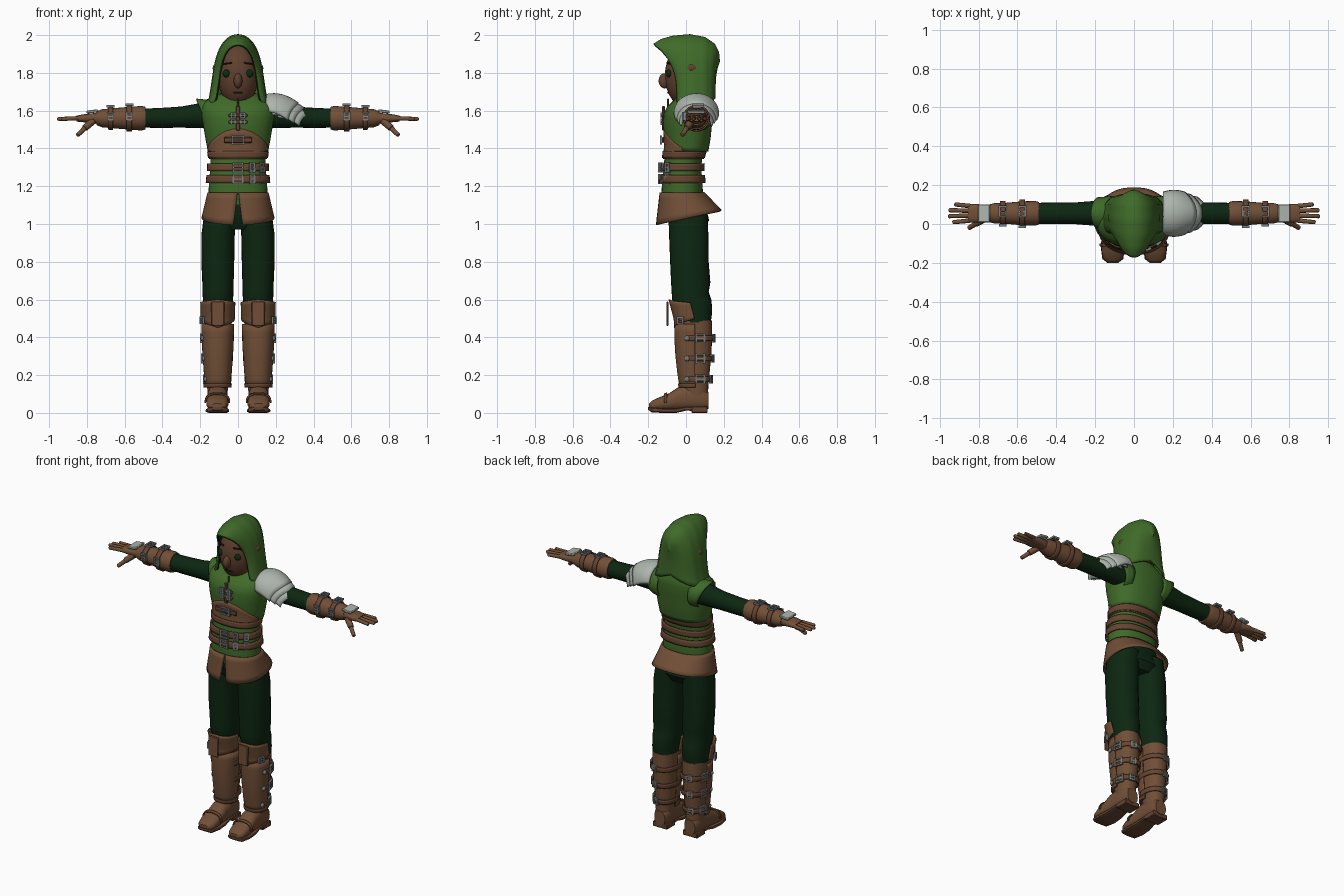
import bpy, bmesh, math
from mathutils import Vector, Matrix

if "Cube" in bpy.data.objects:
    bpy.data.objects.remove(bpy.data.objects["Cube"])

def material(name, rgb):
    m = bpy.data.materials.new(name)
    m.diffuse_color = (*rgb, 1)
    m.use_nodes = True
    m.node_tree.nodes["Principled BSDF"].inputs["Base Color"].default_value = m.diffuse_color
    return m

GREEN = material("green cloth", (0.05, 0.145, 0.022))
DARK = material("dark green cloth", (0.004, 0.020, 0.006))
LEATHER = material("brown leather", (0.165, 0.078, 0.038))
STRAP = material("strap leather", (0.13, 0.058, 0.030))
SKIN = material("brown skin", (0.115, 0.052, 0.028))
STEEL = material("pale steel", (0.42, 0.46, 0.42))
BUCKLE = material("buckle metal", (0.19, 0.22, 0.23))
HAIR = material("dark hair", (0.02, 0.011, 0.007))
EYE = material("eye green", (0.004, 0.024, 0.005))
PI = math.pi

def finish(name, bm, mat, mirror=False, thick=0):
    bmesh.ops.remove_doubles(bm, verts=bm.verts, dist=1e-5)
    bmesh.ops.recalc_face_normals(bm, faces=bm.faces)
    me = bpy.data.meshes.new(name)
    bm.to_mesh(me)
    bm.free()
    me.materials.append(mat)
    ob = bpy.data.objects.new(name, me)
    bpy.context.collection.objects.link(ob)
    if thick:
        mod = ob.modifiers.new("thickness", 'SOLIDIFY')
        mod.thickness, mod.offset = thick, 0
    if mirror:
        ob.modifiers.new("mirror", 'MIRROR')
    return ob

def surface(name, f, nu, nv, mat, wrap=False, caps=False, **kw):
    """Grid surface of f(u, v), u around and v along, both 0..1."""
    bm = bmesh.new()
    cols = nu if wrap else nu + 1
    g = [[bm.verts.new(f(i / nu, j / nv)) for i in range(cols)] for j in range(nv + 1)]
    for j in range(nv):
        for i in range(nu):
            k = (i + 1) % cols
            bm.faces.new((g[j][i], g[j][k], g[j + 1][k], g[j + 1][i]))
    if caps:
        bm.faces.new(g[0])
        bm.faces.new(g[-1])
    return finish(name, bm, mat, **kw)

def lerp_rows(rows, t):
    """Interpolate table rows at parameter t, clamped to the ends."""
    t = min(max(t, rows[0][0]), rows[-1][0])
    for a, b in zip(rows, rows[1:]):
        if t <= b[0]:
            k = (t - a[0]) / (b[0] - a[0])
            return [p + (q - p) * k for p, q in zip(a, b)]

def ring_point(row, ang, axis='Z', n=2.3, off=0):
    """Rounded cross-section point; row = along, centre u, v, radius u, v."""
    t, cu, cv, ru, rv = row
    s, c = math.sin(ang), -math.cos(ang)
    r = (abs(s) ** n + abs(c) ** n) ** (-1 / n)
    u, v = cu + (ru + off) * r * s, cv + (rv + off) * r * c
    return {'Z': (u, v, t), 'X': (t, u, v), 'Y': (u, t, v)}[axis]

def loft(name, rows, mat, axis='Z', n=2.3, seg=24, **kw):
    m = len(rows) - 1
    return surface(name, lambda u, v: ring_point(rows[round(v * m)], u * 2 * PI, axis, n),
                   seg, m, mat, wrap=True, caps=True, **kw)

def band(name, rows, lo, hi, mat, off=0.006, a0=0, a1=2 * PI, axis='Z', n=2.3, thick=0.008, nv=3, **kw):
    """Strap or plate following a lofted profile; lo and hi may depend on the angle."""
    def f(u, v):
        a = a0 + (a1 - a0) * u
        l, h = (e(a) if callable(e) else e for e in (lo, hi))
        row = lerp_rows(rows, l + (h - l) * v)
        row[0] = l + (h - l) * v
        return ring_point(row, a, axis, n, off)
    return surface(name, f, 32, nv, mat, wrap=a1 - a0 > 6.28, thick=thick, **kw)

def ball(name, c, r, mat, rot=None, **kw):
    bm = bmesh.new()
    bmesh.ops.create_uvsphere(bm, u_segments=20, v_segments=14, radius=1)
    bm.transform(Matrix.Translation(c) @ (rot or Matrix()) @ Matrix.Diagonal((*r, 1)))
    return finish(name, bm, mat, **kw)

def box(name, c, size, mat, rot=None, bevel=0.004, **kw):
    bm = bmesh.new()
    bmesh.ops.create_cube(bm, size=1)
    bm.transform(Matrix.Translation(c) @ (rot or Matrix()) @ Matrix.Diagonal((*size, 1)))
    bmesh.ops.bevel(bm, geom=bm.edges[:], offset=bevel, segments=1, affect='EDGES')
    return finish(name, bm, mat, **kw)

def limb(name, a, b, r0, r1, mat, **kw):
    a, b = Vector(a), Vector(b)
    q = (b - a).to_track_quat('Z', 'Y')
    def f(u, v):
        r = r0 + (r1 - r0) * v
        t = [-0.0, 0.06, 0.94, 1.0][round(v * 3)]
        r *= 0.6 if v in (0, 1) else 1
        return a.lerp(b, t) + q @ Vector((r * math.cos(u * 2 * PI), r * math.sin(u * 2 * PI), 0))
    return surface(name, f, 10, 3, mat, wrap=True, caps=True, **kw)

def buckle(name, c, normal, w=0.04, h=0.045, **kw):
    """Square frame with a centre prong, facing along normal."""
    bm = bmesh.new()
    def piece(x, y, sx, sy):
        m = Matrix.Translation((x, y, 0)) @ Matrix.Diagonal((sx, sy, 0.012, 1))
        bmesh.ops.create_cube(bm, size=1, matrix=m)
    for s in (-1, 1):
        piece(s * w / 2, 0, 0.009, h + 0.009)
        piece(0, s * h / 2, w, 0.008)
    piece(0, 0, w, 0.006)
    z = Vector(normal).normalized()
    x = Vector((0, 0, 1)).cross(z) if abs(z.z) < 0.9 else Vector((1, 0, 0))
    x.normalize()
    bm.transform(Matrix.Translation(c) @ Matrix((x, z.cross(x), z)).transposed().to_4x4())
    return finish(name, bm, BUCKLE, **kw)

# Torso: waist and flared chest of the tunic
WAIST = [(1.10, 0, -.02, .150, .105), (1.16, 0, -.02, .156, .110), (1.22, 0, -.02, .154, .107),
         (1.30, 0, -.02, .146, .100), (1.36, 0, -.012, .146, .100), (1.42, 0, 0, .155, .108), (1.52, 0, .008, .172, .122)]
CHEST = [(1.38, 0, .008, .155, .105), (1.45, 0, .008, .168, .118), (1.52, 0, .008, .180, .125),
         (1.58, 0, .012, .190, .127), (1.62, 0, .022, .192, .118), (1.645, 0, .034, .175, .104),
         (1.665, 0, .04, .135, .09), (1.69, 0, .045, .09, .08)]
loft("tunic_waist", WAIST, GREEN, seg=32)
front = lambda a: max(0, math.cos(a)) ** 2
band("tunic_chest", CHEST, lambda a: 1.385 + .10 * front(a), 1.69, GREEN, off=0, nv=14)
band("bodice", WAIST, 1.345, lambda a: 1.405 + .10 * front(a), LEATHER, off=.004, nv=6)
band("bodice_lower_strap", WAIST, 1.35, 1.385, STRAP, off=.011, thick=.006)
for z in (1.30, 1.238):
    band("belt", WAIST, z - .02, z + .02, STRAP, off=.012, thick=.01)
    buckle("belt_buckle", (0, -.142, z), (0, -1, 0), .05, .044)
    buckle("belt_loop", (.075, -.130, z), (.35, -1, 0), .022, .044)
    buckle("belt_loop", (.128, -.098, z), (1, -1, 0), .022, .044)
box("bodice_strap", (0, -.122, 1.445), (.15, .012, .03), STRAP)
buckle("bodice_buckle", (0, -.132, 1.445), (0, -1, 0), .06, .04)
box("lacing_placket", (0, -.119, 1.56), (.022, .014, .13), STRAP)
for z in (1.54, 1.575):
    box("chest_strap", (0, -.124, z), (.10, .012, .016), LEATHER)
    buckle("chest_buckle", (-.025, -.130, z), (0, -1, 0), .022, .024, mirror=True)
box("neck_lace", (0, -.096, 1.635), (.008, .01, .06), STRAP)

# Skirt, with a slit at the front and a lower front hem
def skirt(u, v):
    gap = .02 + .11 * v
    a = gap + (2 * PI - 2 * gap) * u
    row = (1.165 - v * (.1325 + .0375 * math.cos(a)), 0, -.02 + .035 * v, .157 + .031 * v, .115 + .055 * v)
    return ring_point(row, a)
surface("skirt", skirt, 40, 5, LEATHER, thick=.01)

# Trousers
loft("trouser_seat", [(.97, 0, .015, .10, .08), (1.02, 0, .012, .165, .11), (1.14, 0, -.01, .15, .105)], DARK)
LEG = [(.44, .108, .045, .070, .080), (.52, .108, .045, .076, .092), (.56, .106, .04, .077, .098),
       (.60, .106, .030, .080, .104), (.64, .106, .022, .082, .098), (.69, .106, .025, .083, .104),
       (.80, .107, .018, .087, .102), (.95, .105, .014, .088, .104), (1.08, .09, .01, .085, .104)]
loft("trouser_leg", LEG, DARK, mirror=True)

# Boots: shaft, front greave, knee plate, straps
SHAFT = [(.08, .108, .055, .050, .062), (.14, .108, .048, .056, .070), (.20, .107, .046, .060, .078),
         (.32, .107, .045, .069, .090), (.42, .107, .045, .073, .094), (.49, .107, .045, .074, .092),
         (.62, .107, .010, .078, .092)]
loft("boot_shaft", SHAFT[:-1], LEATHER, mirror=True)
band("boot_greave", SHAFT, .135, .47, LEATHER, off=.009, a0=-1.6, a1=1.6, nv=8, mirror=True)
band("greave_hem", SHAFT, .135, .155, STRAP, off=.014, a0=-1.6, a1=1.6, mirror=True)
band("knee_plate", SHAFT, lambda a: .45 + .03 * abs(a), lambda a: .60 - .01 * abs(a), LEATHER,
     off=.012, a0=-1.6, a1=1.6, nv=6, mirror=True)
box("knee_ridge", (.107, -.098, .525), (.07, .012, .13), LEATHER, mirror=True)
buckle("knee_buckle", (.19, -.03, .49), (1, -.4, 0), .03, .03, mirror=True)
for z, x in ((.395, .188), (.288, .182), (.178, .172)):
    band("boot_strap", SHAFT, z - .014, z + .014, STRAP, off=.010, a0=1.2, a1=5.1, mirror=True)
    buckle("boot_buckle", (x, .075, z), (1, .3, 0), .045, .042, mirror=True)
    buckle("boot_rear_buckle", (.125, .146 - (.4 - z) * .06, z), (.3, 1, 0), .03, .034, mirror=True)
    ball("strap_stud", (x, .005, z), (.01, .014, .014), BUCKLE, mirror=True)

# Feet, lengthwise sections
loft("boot_foot", [(-.195, .109, .036, .030, .014), (-.178, .109, .040, .050, .026), (-.14, .109, .048, .058, .035),
                   (-.09, .109, .058, .058, .045), (-.04, .109, .075, .054, .062), (.02, .108, .082, .052, .068),
                   (.09, .108, .075, .05, .06), (.118, .108, .065, .038, .045)], LEATHER, 'Y', 2.6, mirror=True)
loft("boot_sole", [(-.20, .109, .024, .028, .008), (-.18, .109, .016, .054, .014), (-.12, .109, .012, .062, .012),
                   (-.05, .109, .012, .056, .012), (0, .108, .022, .05, .010), (.11, .108, .02, .05, .012)],
     STRAP, 'Y', 4, mirror=True)
box("boot_heel", (.108, .072, .017), (.104, .085, .034), STRAP, mirror=True)
band("toe_cap", [(-.15, .109, .046, .056, .033), (-.09, .109, .058, .058, .045)], -.115, -.10, STRAP,
     off=.006, a0=PI / 2, a1=1.5 * PI, axis='Y', n=2.6, mirror=True)

# Sleeves, shoulder caps and bracers
Y, Z = .055, 1.56
loft("sleeve", [(.12, Y, 1.575, .062, .066), (.20, Y, 1.574, .064, .066), (.30, Y, 1.566, .056, .056),
                (.40, Y, 1.562, .055, .053), (.52, Y, Z, .054, .05)], DARK, 'X', 2, mirror=True)
SHOULDER = [(.11, Y, 1.575, .085, .084), (.17, Y, 1.575, .080, .080), (.222, Y, 1.580, .076, .080)]
band("shoulder_cap", SHOULDER, .11, lambda a: .185 - .036 * math.cos(a), GREEN, off=0, axis='X', n=2, mirror=True)
BRACER = [(.49, Y, Z, .058, .060), (.51, Y, Z, .064, .065), (.58, Y, Z, .061, .060), (.66, Y, Z, .054, .053),
          (.72, Y, Z, .052, .048), (.75, Y, Z, .044, .036)]
loft("bracer", BRACER, LEATHER, 'X', 2, mirror=True)
for x, r in ((.575, .067), (.675, .060)):
    band("bracer_strap", BRACER, x - .014, x + .014, STRAP, off=.006, axis='X', n=2, mirror=True)
    buckle("bracer_buckle", (x, Y + .01, Z + r + .004), (0, 0, 1), .034, .05, mirror=True)
    buckle("bracer_side_buckle", (x, Y - r - .002, Z + .01), (0, -1, 0), .03, .036, mirror=True)
box("hand_plate", (.772, Y, 1.596), (.062, .092, .016), STEEL, Matrix.Rotation(.12, 4, 'Y'), mirror=True)

# Hands
loft("palm", [(.72, Y, Z, .034, .030), (.76, Y, Z, .042, .027), (.81, Y, Z, .048, .022),
              (.855, Y, 1.558, .046, .016)], LEATHER, 'X', 2.6, mirror=True)
for y, x in ((.018, .935), (.043, .958), (.068, .955), (.092, .925)):
    limb("finger", (.84, y, 1.560), (x, y + (y - Y) * .25, 1.556), .013, .0095, LEATHER, mirror=True)
limb("thumb_base", (.765, .03, 1.548), (.815, .002, 1.505), .021, .016, LEATHER, mirror=True)
limb("thumb_tip", (.808, .005, 1.510), (.852, -.022, 1.468), .015, .010, LEATHER, mirror=True)

# Layered pauldron on one shoulder
for i in range(3):
    def plate(u, v, i=i):
        a = PI * (.02 + .96 * u)
        x = .15 + .03 * i + v * (.115 + .055 * math.sin(a) ** 2)
        r = (.104 - .012 * i) * (.82 + .22 * math.sin(PI * (.2 + .62 * v)))
        return (x, Y - r * 1.08 * math.cos(a), 1.585 - .014 * i - .045 * v * v + r * math.sin(a) ** .9)
    surface("pauldron_plate", plate, 20, 8, STEEL, thick=.009)

# Head and face
ball("head", (0, -.005, 1.785), (.108, .107, .165), SKIN)
loft("neck", [(1.6, 0, .03, .06, .06), (1.72, 0, .03, .06, .06)], SKIN)
ball("nose", (0, -.113, 1.758), (.023, .032, .040), SKIN)
ball("eye", (.060, -.090, 1.797), (.021, .014, .021), EYE, mirror=True)
box("eyebrow", (.058, -.087, 1.85), (.055, .012, .008), HAIR,
    Matrix.Rotation(.5, 4, 'Z') @ Matrix.Rotation(.12, 4, 'Y'), .002, mirror=True)
box("mouth", (0, -.094, 1.695), (.05, .012, .007), HAIR, None, .002)
ball("ear", (.112, .03, 1.825), (.022, .03, .024), SKIN, mirror=True)

# Hood: arches from the peaked front edge to the closed back
ARCH = [(0, -.17, 1.95, -.045, 1.645, .125), (.15, -.13, 1.975, -.035, 1.63, .145), (.3, -.07, 1.992, -.01, 1.625, .16),
        (.5, .02, 2.0, .04, 1.62, .165), (.7, .10, 1.985, .10, 1.63, .15), (.85, .150, 1.95, .135, 1.645, .115),
        (.95, .170, 1.91, .15, 1.665, .06), (1, .175, 1.86, .152, 1.69, 0)]
def hood(u, v, off=0):
    _, yt, zt, yb, zb, w = lerp_rows(ARCH, v)
    b = (u - .5) * PI
    h = math.cos(b)
    x = (w + off) * math.sqrt(max(0, 1 - h ** 5)) * (1 - .33 * h ** .6) if abs(b) > 1e-6 else 0
    return (math.copysign(x, b), yb + (yt - yb) * h ** 3.2, zb + (zt + off - zb) * h)
surface("hood", hood, 36, 20, GREEN, thick=.010)
surface("hood_lining", lambda u, v: hood(u, .01 + v * .45, -.008), 36, 8, DARK, thick=.004)
# Gathered cloth where the hood meets the shoulders
loft("hood_collar", [(1.60, 0, .03, .165, .10), (1.635, 0, .03, .150, .105), (1.66, 0, .045, .135, .09)], GREEN)

# Soft shading with sharp edges kept
bpy.ops.object.select_all(action='SELECT')
bpy.context.view_layer.objects.active = bpy.data.objects["hood"]
bpy.ops.object.shade_smooth_by_angle(angle=math.radians(40))
